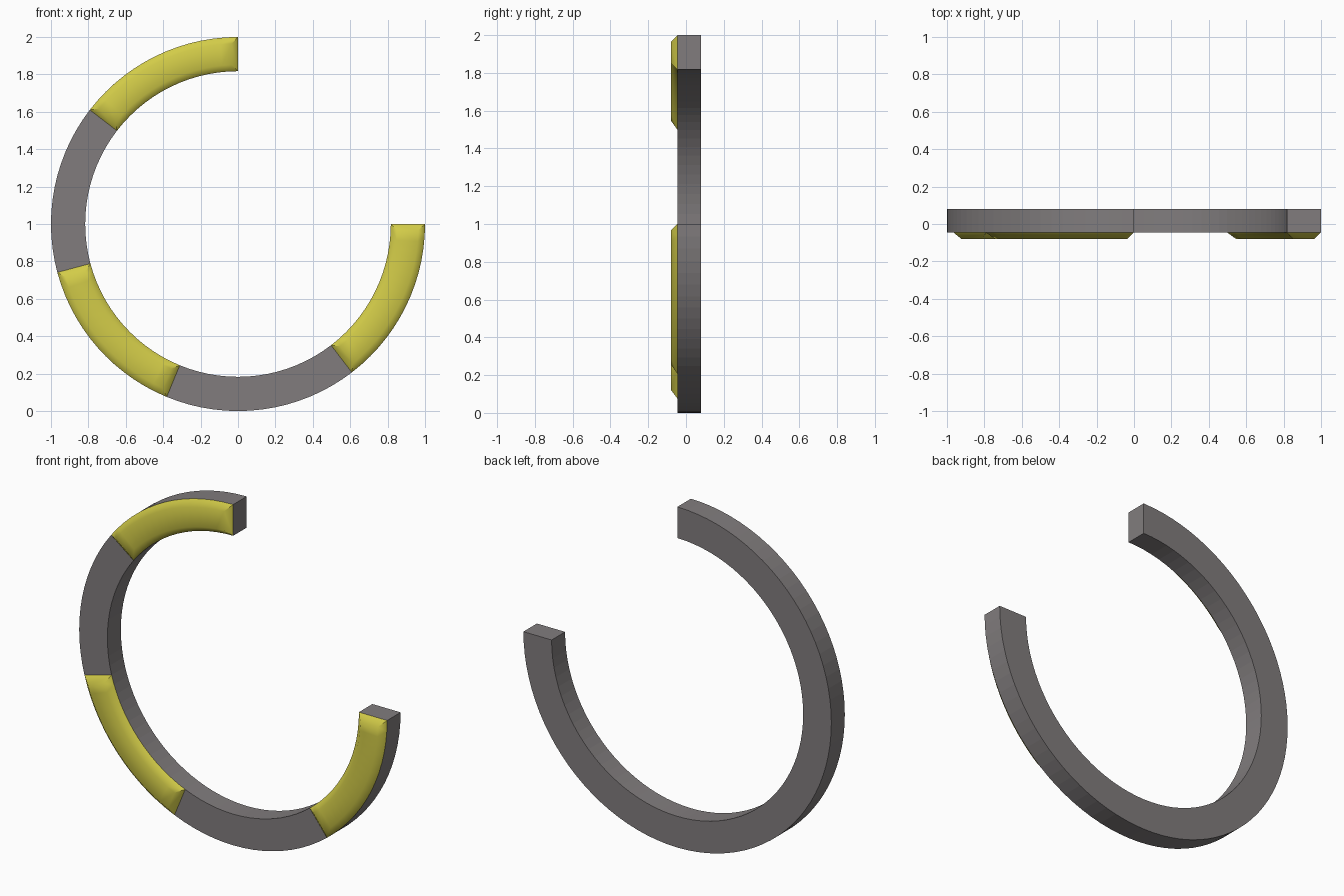
import bpy, bmesh
from math import cos, sin, radians

if "Cube" in bpy.data.objects:
    bpy.data.objects.remove(bpy.data.objects["Cube"])

R_OUT, R_IN, CZ = 1.0, 0.817, 1.0
BACK, MID, FRONT, BEVEL = 0.08, -0.045, -0.08, 0.035


def material(name, rgb):
    mat = bpy.data.materials.new(name)
    mat.diffuse_color = (*rgb, 1)
    mat.use_nodes = True
    mat.node_tree.nodes["Principled BSDF"].inputs["Base Color"].default_value = mat.diffuse_color
    return mat


def arc_solid(name, a0, a1, steps, y_back, y_front, inset, color):
    """Sweep a four-sided section along an arc; the front side is inset."""
    a0, a1 = radians(a0), radians(a1)
    # section corners: radius, depth, edge inset
    section = [(R_IN, y_back, 0), (R_OUT, y_back, 0),
               (R_OUT - inset, y_front, inset), (R_IN + inset, y_front, inset)]
    bm = bmesh.new()
    rings = []
    for i in range(steps + 1):
        t = i / steps
        ring = []
        for r, y, d in section:
            a = (a0 + d / r) * (1 - t) + (a1 - d / r) * t
            ring.append(bm.verts.new((r * cos(a), y, CZ + r * sin(a))))
        rings.append(ring)
    for p, q in zip(rings, rings[1:]):
        for k in range(4):
            n = (k + 1) % 4
            bm.faces.new((p[k], p[n], q[n], q[k]))
    bm.faces.new(rings[0])
    bm.faces.new(rings[-1])
    bmesh.ops.recalc_face_normals(bm, faces=bm.faces[:])
    mesh = bpy.data.meshes.new(name)
    bm.to_mesh(mesh)
    bm.free()
    mesh.materials.append(color)
    obj = bpy.data.objects.new(name, mesh)
    bpy.context.collection.objects.link(obj)
    return obj


yellow = material("yellow", (0.645, 0.60, 0.065))
dark_grey = material("dark_grey", (0.22, 0.204, 0.207))

# three-quarter ring
arc_solid("ring_base", 90, 360, 72, BACK, MID, 0, dark_grey)

# raised pads with softly shaded bevels
for name, start, end in (("upper_pad", 90, 142.4),
                         ("left_pad", 195, 247.6),
                         ("right_pad", 307.5, 360)):
    pad = arc_solid(name, start, end, 14, MID, FRONT, BEVEL, yellow)
    bpy.ops.object.select_all(action='DESELECT')
    pad.select_set(True)
    bpy.context.view_layer.objects.active = pad
    bpy.ops.object.shade_smooth_by_angle(angle=radians(50))
    soft = pad.modifiers.new("soft_bevel", 'WEIGHTED_NORMAL')
    soft.keep_sharp = True
